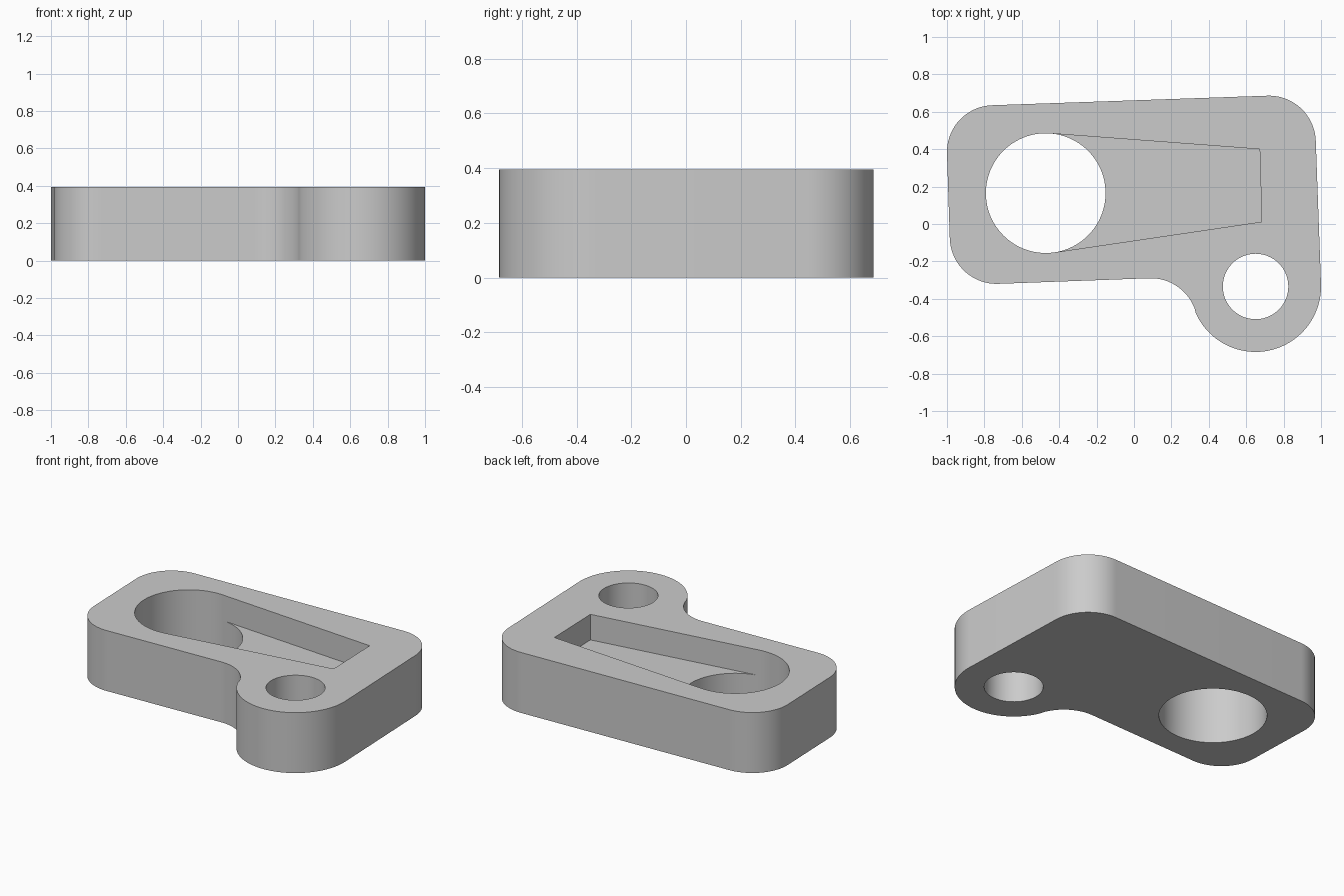
import bpy, bmesh
from math import atan2, acos, cos, sin, pi, radians
from mathutils import Vector

if "Cube" in bpy.data.objects:
    bpy.data.objects.remove(bpy.data.objects["Cube"], do_unlink=True)

HEIGHT = 0.395
POCKET_FLOOR = 0.228
TILT = 2  # the bracket is turned slightly, in degrees

grey = bpy.data.materials.new("plain grey")
grey.use_nodes = True
grey.diffuse_color = (0.6, 0.6, 0.6, 1)
grey.node_tree.nodes["Principled BSDF"].inputs["Base Color"].default_value = (0.6, 0.6, 0.6, 1)


def arc(centre, radius, start, end, steps=24):
    """Points along an arc, angles in degrees."""
    angles = [radians(start + (end - start) * i / steps) for i in range(steps + 1)]
    return [Vector((centre[0] + radius * cos(a), centre[1] + radius * sin(a))) for a in angles]


def prism(name, points, bottom, top):
    """Extrude a flat outline between two heights."""
    bm = bmesh.new()
    face = bm.faces.new([bm.verts.new((p[0], p[1], bottom)) for p in points])
    grown = bmesh.ops.extrude_face_region(bm, geom=[face])["geom"]
    verts = [v for v in grown if isinstance(v, bmesh.types.BMVert)]
    bmesh.ops.translate(bm, vec=(0, 0, top - bottom), verts=verts)
    bmesh.ops.recalc_face_normals(bm, faces=bm.faces[:])
    mesh = bpy.data.meshes.new(name)
    bm.to_mesh(mesh)
    bm.free()
    mesh.materials.append(grey)
    obj = bpy.data.objects.new(name, mesh)
    bpy.context.collection.objects.link(obj)
    return obj


def cut(target, cutter):
    """Subtract the cutter and remove it."""
    bpy.ops.object.select_all(action="DESELECT")
    bpy.context.view_layer.objects.active = target
    target.select_set(True)
    cutter.hide_render = True
    mod = target.modifiers.new("cut", "BOOLEAN")
    mod.operation = "DIFFERENCE"
    mod.solver = "EXACT"
    mod.object = cutter
    bpy.ops.object.modifier_apply(modifier=mod.name)
    bpy.data.objects.remove(cutter, do_unlink=True)


# Body outline: three rounded corners, a round lug and a concave fillet
lug = Vector((0.65, -0.334))
fillet = Vector((0.09, -0.54))
contact = lug - fillet
meet = atan2(contact.y, contact.x) * 180 / pi
outline = (
    arc((0.722, 0.436), 0.25, TILT, 90 + TILT)
    + arc((-0.75, 0.385), 0.25, 90 + TILT, 180 + TILT)
    + arc((-0.735, -0.07), 0.25, 180 + TILT, 270 + TILT)
    + arc(fillet, 0.25, 90 + TILT, meet)
    + arc(lug, 0.35, 180 + meet, 360 + TILT, 48)[1:]
)
body = prism("bracket_body", outline, 0, HEIGHT)

# Tapered pocket, its sides tangent to the large hole
bore, bore_radius = Vector((-0.472, 0.165)), 0.32
far_end = [Vector((0.683, 0.012)), Vector((0.672, 0.4))]


def tangent(point, side):
    d = point - bore
    a = atan2(d.y, d.x) + side * acos(bore_radius / d.length)
    return bore + bore_radius * Vector((cos(a), sin(a)))


pocket = [bore, tangent(far_end[0], -1), *far_end, tangent(far_end[1], 1)]
cut(body, prism("pocket_cutter", pocket, POCKET_FLOOR, HEIGHT + 0.1))

# Through holes
for name, centre, radius in (("large_hole_cutter", bore, bore_radius),
                             ("small_hole_cutter", lug, 0.175)):
    cut(body, prism(name, arc(centre, radius, 0, 360, 96)[:-1], -0.1, HEIGHT + 0.1))

body.select_set(True)
bpy.context.view_layer.objects.active = body
bpy.ops.object.shade_smooth_by_angle(angle=radians(30))
